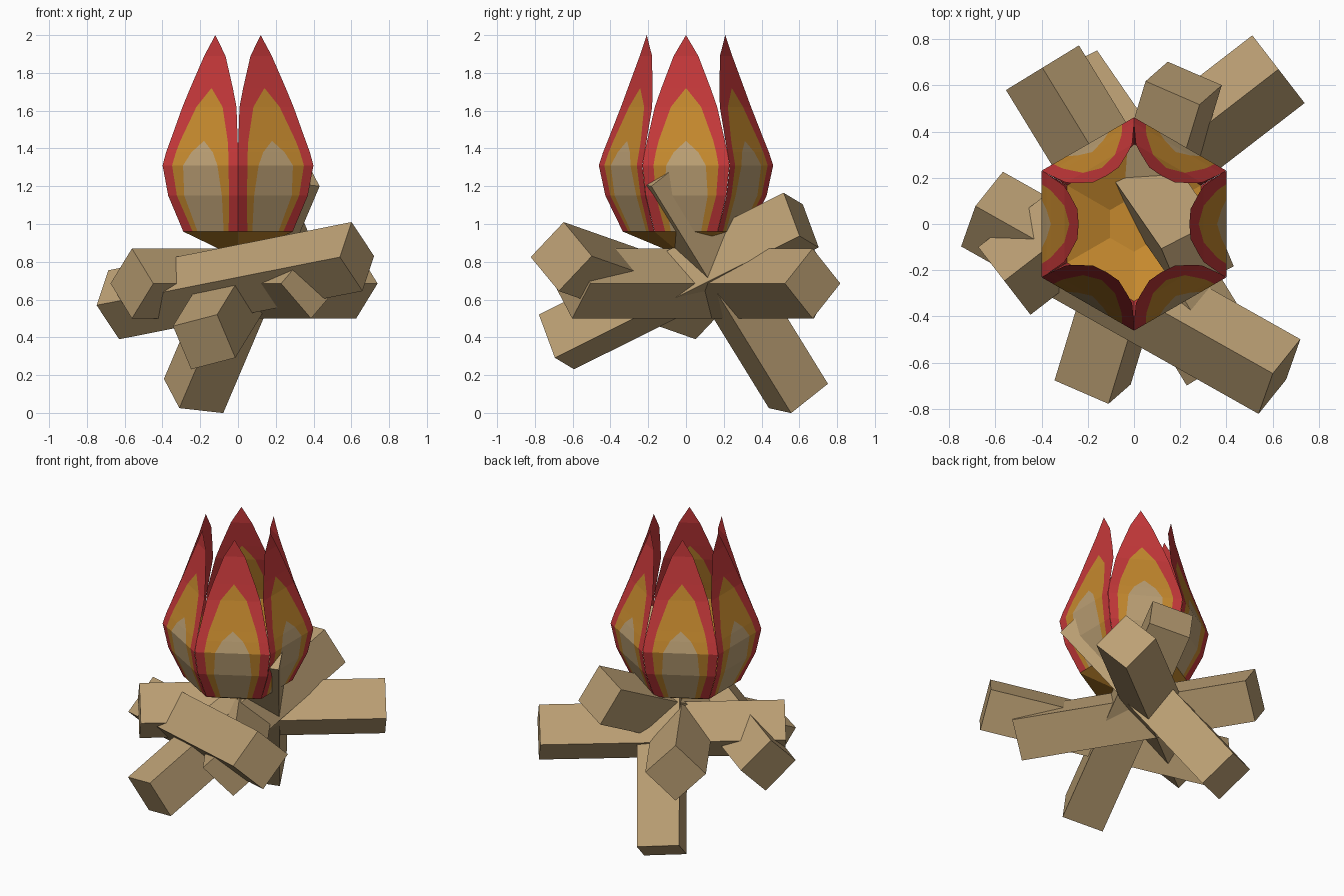
import bpy, bmesh
from math import radians
from mathutils import Vector, Matrix

if "Cube" in bpy.data.objects:
    bpy.data.objects.remove(bpy.data.objects["Cube"], do_unlink=True)


def material(name, rgb):
    m = bpy.data.materials.new(name)
    m.use_nodes = True
    color = (*rgb, 1)
    m.diffuse_color = color
    m.node_tree.nodes["Principled BSDF"].inputs["Base Color"].default_value = color
    return m


tan = material("tan_wood", (0.50, 0.35, 0.175))
orange = material("flame_orange", (0.56, 0.25, 0.027))
red = material("flame_red", (0.56, 0.04, 0.042))


def finish(bm, name, mats):
    mesh = bpy.data.meshes.new(name)
    bm.to_mesh(mesh)
    bm.free()
    for m in mats:
        mesh.materials.append(m)
    obj = bpy.data.objects.new(name, mesh)
    bpy.context.collection.objects.link(obj)
    return obj


# Logs: equal square beams crossing at the middle
def log(name, center, axis, side, length=1.5, width=0.262):
    a = Vector(axis).normalized()
    s = Vector(side)
    s = (s - a * s.dot(a)).normalized()
    t = a.cross(s)
    turn = Matrix((a, s, t)).transposed().to_4x4()
    size = Matrix.Diagonal((length, width, width, 1))
    bm = bmesh.new()
    bmesh.ops.create_cube(bm, size=1, matrix=Matrix.Translation(center) @ turn @ size)
    finish(bm, name, [tan])


log("log_front", (-0.014, -0.298, 0.70), (0.858, -0.483, 0.17), (0.06, 0.17, 0.18))
log("log_steep", (0.02, 0.225, 0.69), (0.34, -0.493, 0.80), (0.23, 0.12, -0.03))
log("log_tilted", (0.018, -0.038, 0.698), (0.263, 0.864, 0.43), (0.23, -0.10, 0.06))
log("log_flat_a", (0.032, 0.212, 0.685), (0.79, 0.61, 0), (-0.61, 0.79, 1))
log("log_flat_b", (-0.005, 0.037, 0.685), (-0.52, 0.85, 0), (0.85, 0.52, 1))

# Petal rows: height, distance from axis, half widths of red, orange and tan
ROWS = [
    (0.96, 0.290, 0.167, 0.110, 0.080),
    (1.15, 0.370, 0.213, 0.160, 0.115),
    (1.31, 0.400, 0.230, 0.172, 0.105),
    (1.38, 0.380, 0.220, 0.160, 0.065),
    (1.44, 0.360, 0.206, 0.145, 0),
    (1.62, 0.302, 0.165, 0.080, 0),
    (1.72, 0.280, 0.130, 0, 0),
    (1.89, 0.245, 0.065, 0, 0),
    (2.00, 0.240, 0, 0, 0),
]


def petal(name, angle):
    bm = bmesh.new()
    grid = []
    for z, r, w_red, w_orange, w_tan in ROWS:
        across = (-w_red, -w_orange, -w_tan, w_tan, w_orange, w_red)
        grid.append([bm.verts.new((r, y, z)) for y in across])
    for low, high in zip(grid, grid[1:]):
        for i, slot in enumerate((2, 1, 0, 1, 2)):
            f = bm.faces.new((low[i], low[i + 1], high[i + 1], high[i]))
            f.material_index = slot
    bmesh.ops.remove_doubles(bm, verts=bm.verts[:], dist=0.001)
    bmesh.ops.rotate(bm, verts=bm.verts[:], matrix=Matrix.Rotation(angle, 3, "Z"))
    finish(bm, name, [tan, orange, red])


for k in range(6):
    petal(f"flame_petal_{k + 1}", radians(60 * k))

# Flame base: shallow six-sided cup closing the petals underneath
bm = bmesh.new()
rings = []
for z, r in ((0.87, 0.12), (0.96, 0.335)):
    ring = []
    for k in range(6):
        p = Matrix.Rotation(radians(30 + 60 * k), 3, "Z") @ Vector((r, 0, z))
        ring.append(bm.verts.new(p))
    rings.append(ring)
bm.faces.new(rings[0][::-1])
for k in range(6):
    n = (k + 1) % 6
    bm.faces.new((rings[0][k], rings[0][n], rings[1][n], rings[1][k]))
finish(bm, "flame_base", [orange])
